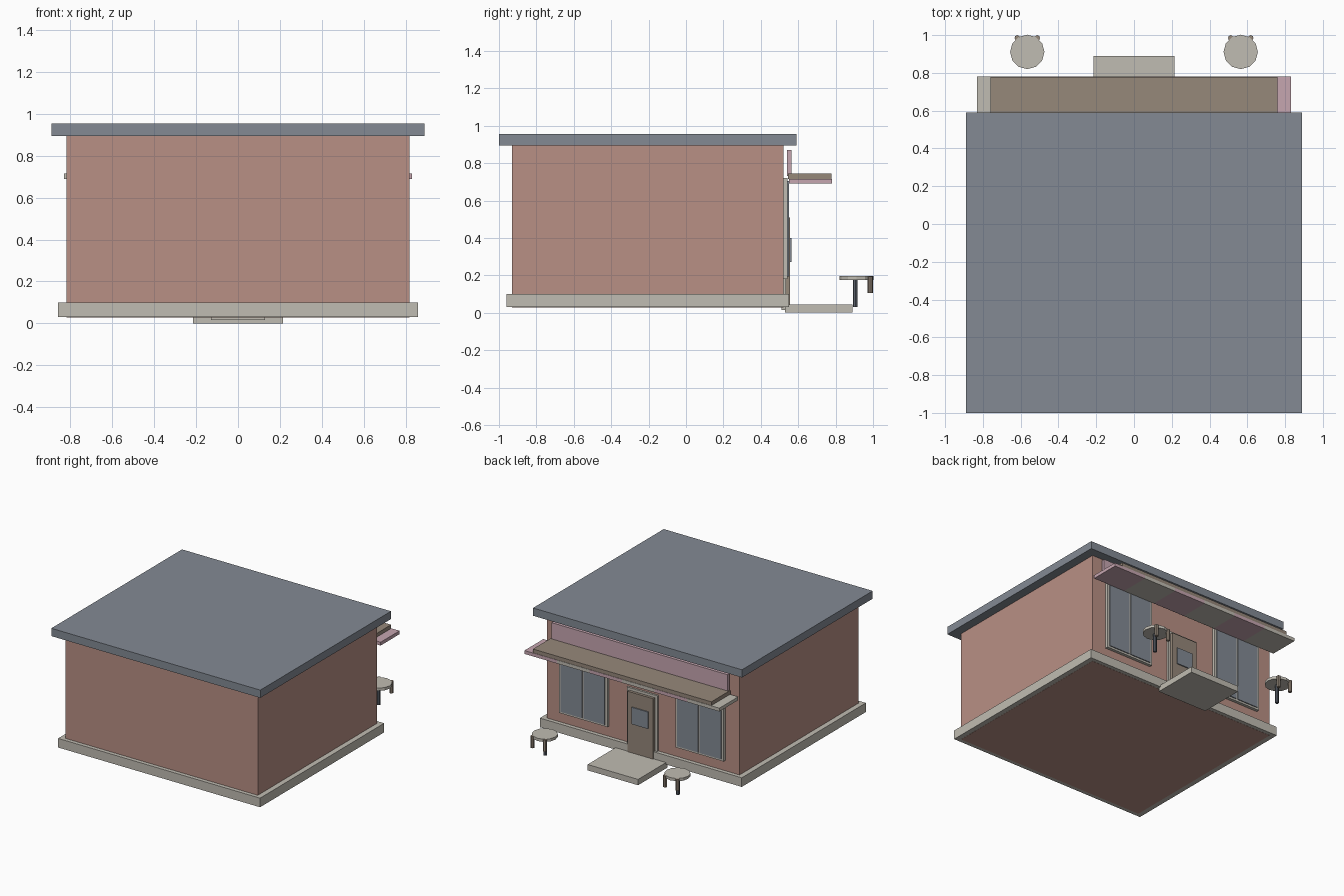
import bpy, bmesh, math
from mathutils import Matrix, Vector

if "Cube" in bpy.data.objects:
    bpy.data.objects.remove(bpy.data.objects["Cube"])


def material(name, rgb):
    """Flat colour from 0-255 sRGB values, stored as linear."""
    def lin(c):
        c /= 255
        return c / 12.92 if c <= 0.04045 else ((c + 0.055) / 1.055) ** 2.4
    m = bpy.data.materials.new(name)
    m.diffuse_color = (*[lin(c) for c in rgb], 1)
    m.use_nodes = True
    m.node_tree.nodes["Principled BSDF"].inputs["Base Color"].default_value = m.diffuse_color
    return m


BRICK = material("brick_red", (185, 144, 133))
SLATE = material("slate_blue", (131, 138, 148))
CREAM = material("cream", (192, 188, 178))
PINK = material("pink", (198, 166, 176))
WOOD = material("wood_brown", (150, 136, 122))
DARK = material("dark_metal", (92, 98, 108))


def finish(name, bm, mat):
    mesh = bpy.data.meshes.new(name)
    bm.to_mesh(mesh)
    bm.free()
    mesh.materials.append(mat)
    ob = bpy.data.objects.new(name, mesh)
    bpy.context.collection.objects.link(ob)
    return ob


def box(name, mat, x, y, z):
    """Box given by its (min, max) range on each axis."""
    bm = bmesh.new()
    size = [r[1] - r[0] for r in (x, y, z)]
    mid = Vector([(r[0] + r[1]) / 2 for r in (x, y, z)])
    bmesh.ops.create_cube(bm, size=1, matrix=Matrix.Translation(mid) @ Matrix.Diagonal((*size, 1)))
    return finish(name, bm, mat)


def cylinder(name, mat, x, y, z, radius, sides):
    bm = bmesh.new()
    bmesh.ops.create_cone(bm, cap_ends=True, segments=sides, radius1=radius, radius2=radius,
                          depth=z[1] - z[0],
                          matrix=Matrix.Translation((x, y, (z[0] + z[1]) / 2)))
    return finish(name, bm, mat)


# Building shell
box("foundation", CREAM, (-0.86, 0.86), (-0.96, 0.55), (0.03, 0.10))
box("walls", BRICK, (-0.82, 0.82), (-0.93, 0.52), (0.029, 0.90))
box("roof", SLATE, (-0.89, 0.89), (-1.0, 0.59), (0.895, 0.955))

# Entrance: step, frame, door and door window
box("door_step", CREAM, (-0.215, 0.215), (0.53, 0.89), (0.0, 0.045))
box("door_frame", CREAM, (-0.13, 0.13), (0.51, 0.535), (0.015, 0.53))
box("door", WOOD, (-0.11, 0.11), (0.53, 0.556), (0.04, 0.51))
box("door_window", SLATE, (-0.07, 0.07), (0.55, 0.564), (0.27, 0.40))

# Sign board and awning
box("sign_board", PINK, (-0.75, 0.75), (0.54, 0.565), (0.73, 0.87))
box("awning_top", WOOD, (-0.76, 0.76), (0.545, 0.777), (0.715, 0.745))
STRIPES = 6
width = 1.66 / STRIPES
for i in range(STRIPES):
    left = -0.83 + i * width
    box(f"awning_stripe_{i + 1}", PINK if i % 2 else CREAM,
        (left, left + width), (0.55, 0.78), (0.69, 0.716))

for side, s in (("left", -1), ("right", 1)):
    # Shop windows: frame with two glass panes
    cx = 0.495 * s
    box(f"{side}_window_frame", CREAM, (cx - 0.205, cx + 0.205), (0.51, 0.543), (0.18, 0.72))
    for k, p in enumerate((-1, 1)):
        px = cx + 0.097 * p
        box(f"{side}_window_pane_{k + 1}", SLATE, (px - 0.09, px + 0.09), (0.535, 0.55), (0.195, 0.705))

    # Round cafe tables with a centre post and two short pegs
    tx = 0.565 * s
    cylinder(f"{side}_table_top", CREAM, tx, 0.911, (0.175, 0.196), 0.091, 12)
    cylinder(f"{side}_table_post", DARK, tx, 0.905, (0.03, 0.178), 0.013, 8)
    for k, p in enumerate((-1, 1)):
        cylinder(f"{side}_table_peg_{k + 1}", WOOD, tx + 0.053 * p, 0.985, (0.105, 0.195), 0.0145, 8)
